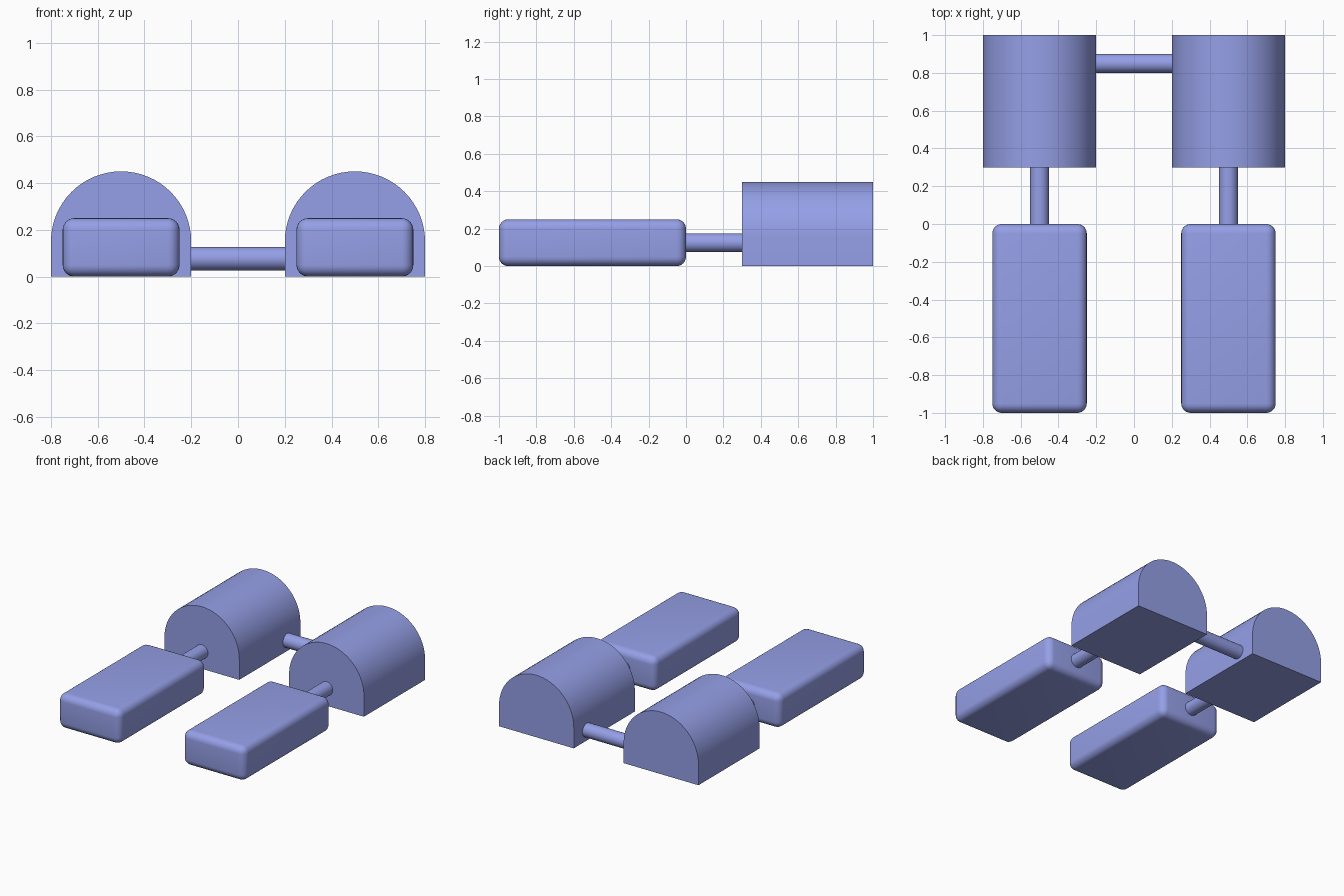
import bpy, math

if "Cube" in bpy.data.objects:
    bpy.data.objects.remove(bpy.data.objects["Cube"])

# One blue material shared by every part
blue = bpy.data.materials.new("soft_blue")
blue.diffuse_color = (0.30, 0.35, 0.80, 1)
blue.use_nodes = True
blue.node_tree.nodes["Principled BSDF"].inputs["Base Color"].default_value = blue.diffuse_color


def finish(obj):
    obj.data.materials.append(blue)
    bpy.ops.object.select_all(action='DESELECT')
    obj.select_set(True)
    bpy.context.view_layer.objects.active = obj
    bpy.ops.object.shade_smooth_by_angle(angle=math.radians(35))


def rounded_block(name, loc, size, radius):
    bpy.ops.mesh.primitive_cube_add(size=1, location=loc)
    obj = bpy.context.object
    obj.name = name
    obj.scale = size
    bpy.ops.object.transform_apply(location=False, rotation=False, scale=True)
    bev = obj.modifiers.new("rounded_edges", 'BEVEL')
    bev.width, bev.segments = radius, 6
    bpy.ops.object.modifier_apply(modifier=bev.name)
    finish(obj)


def rod(name, loc, length, rotation):
    bpy.ops.mesh.primitive_cylinder_add(vertices=32, radius=0.05, depth=length,
                                        location=loc, rotation=rotation)
    bpy.context.object.name = name
    finish(bpy.context.object)


def domed_block(name, x, y0, y1, radius, wall, steps=32):
    # Half-round arch on straight walls, extruded along y
    profile = [(x + radius, 0)]
    for i in range(steps + 1):
        a = math.pi * i / steps
        profile.append((x + radius * math.cos(a), wall + radius * math.sin(a)))
    profile.append((x - radius, 0))
    n = len(profile)
    verts = [(px, y, pz) for y in (y0, y1) for px, pz in profile]
    # Front cap, back cap, then the walls, all facing outward
    faces = [tuple(range(n)), tuple(range(2 * n - 1, n - 1, -1))]
    faces += [(i + n, (i + 1) % n + n, (i + 1) % n, i) for i in range(n)]
    mesh = bpy.data.meshes.new(name)
    mesh.from_pydata(verts, [], faces)
    obj = bpy.data.objects.new(name, mesh)
    bpy.context.collection.objects.link(obj)
    finish(obj)


# Left and right halves: front pad, joining rod, domed rear housing
for side, x in (("left", -0.5), ("right", 0.5)):
    rounded_block(f"front_pad_{side}", (x, -0.5, 0.125), (0.5, 1.0, 0.25), 0.05)
    rod(f"joining_rod_{side}", (x, 0.15, 0.125), 0.3, (math.pi / 2, 0, 0))
    domed_block(f"domed_housing_{side}", x, 0.3, 1.0, 0.3, 0.15)

# Rod across the back between the two housings
rod("cross_rod", (0, 0.85, 0.077), 0.4, (0, math.pi / 2, 0))
